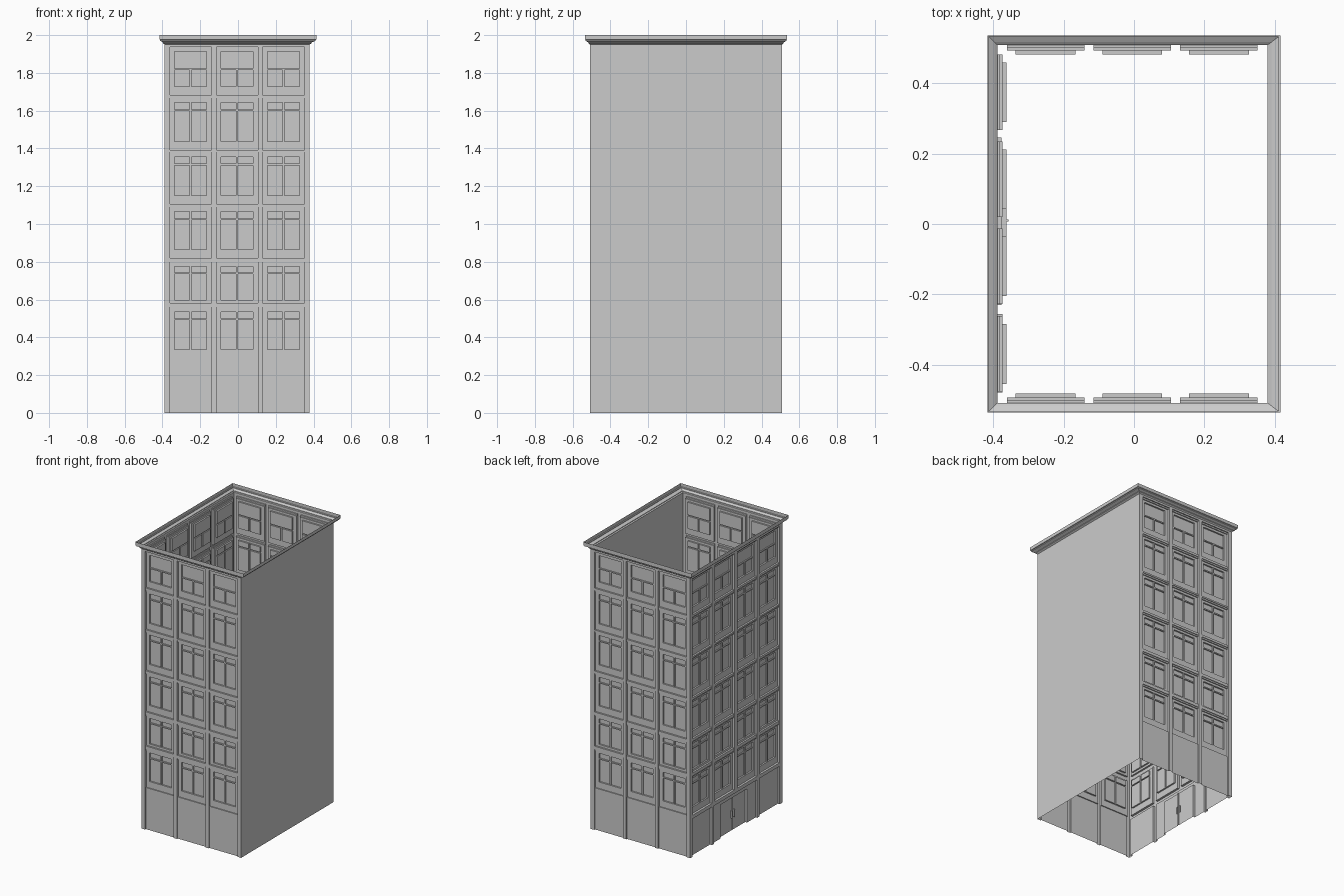
import bpy, bmesh

if "Cube" in bpy.data.objects:
    bpy.data.objects.remove(bpy.data.objects["Cube"])

XL, XR, Y = -0.388, 0.379, 0.508      # wall planes
TOP = 1.955                           # underside of cornice
ROWS = [(0.29, 0.56), (0.582, 0.80), (0.82, 1.09),
        (1.106, 1.381), (1.392, 1.667), (1.683, 1.937)]


def finish(bm, name):
    me = bpy.data.meshes.new(name)
    bm.to_mesh(me)
    bm.free()
    ob = bpy.data.objects.new(name, me)
    bpy.context.collection.objects.link(ob)
    return ob


def relief_wall(name, u0, u1, rects, place, flip):
    """Stepped wall sheet: each rect (u0,u1,z0,z1,depth) overrides earlier ones."""
    rnd = lambda v: round(v, 4)
    us = sorted({rnd(u0), rnd(u1)} | {rnd(r[i]) for r in rects for i in (0, 1)})
    zs = sorted({0.0, TOP} | {rnd(r[i]) for r in rects for i in (2, 3)})

    def depth(i, j):
        u, z = (us[i] + us[i + 1]) / 2, (zs[j] + zs[j + 1]) / 2
        d = 0.0
        for a, b, c, e, dd in rects:
            if a < u < b and c < z < e:
                d = dd
        return d

    nu, nz = len(us) - 1, len(zs) - 1
    D = [[depth(i, j) for j in range(nz)] for i in range(nu)]
    bm = bmesh.new()

    def quad(*pts):
        vs = [bm.verts.new(place(*p)) for p in pts]
        bm.faces.new(vs[::-1] if flip else vs)

    for i in range(nu):
        for j in range(nz):
            a, b, c, e, d = us[i], us[i + 1], zs[j], zs[j + 1], D[i][j]
            quad((a, d, c), (b, d, c), (b, d, e), (a, d, e))
            if i + 1 < nu and D[i + 1][j] != d:      # side reveal
                f = D[i + 1][j]
                quad((b, d, c), (b, f, c), (b, f, e), (b, d, e))
            if j + 1 < nz and D[i][j + 1] != d:      # ledge or soffit
                f = D[i][j + 1]
                quad((a, d, e), (b, d, e), (b, f, e), (a, f, e))
    bmesh.ops.remove_doubles(bm, verts=bm.verts, dist=1e-5)
    bmesh.ops.dissolve_limit(bm, angle_limit=0.01, verts=bm.verts, edges=bm.edges)
    return finish(bm, name)


def bays(centres, half, wide):
    """Recessed column with six windows for every centre."""
    out = []
    for c in centres:
        out.append((c - half, c + half, 0.29, 1.937, 0.003))
        for k, (z0, z1) in enumerate(ROWS):
            out.append((c - half, c + half, z0, z1, 0.015))           # panel
            out.append((c - half, c + half, z1 - 0.01, z1, 0.008))    # lintel
            w0 = z0 + (0.015 if k == 1 else 0.045)
            w1 = z1 - 0.025
            out.append((c - wide, c + wide, w0, w1, 0.026))           # glass
            if k == 5:                                                # bars
                m = w0 + (w1 - w0) * 0.5
                out.append((c - 0.005, c + 0.005, w0, m, 0.018))
            else:
                m = w0 + (w1 - w0) * 0.8
                out.append((c - 0.005, c + 0.005, w0, w1, 0.018))
            out.append((c - wide, c + wide, m - 0.004, m + 0.004, 0.018))
    return out


# front and back facades
CX, HX = [-0.251, -0.005, 0.241], 0.11
facade = bays(CX, HX, 0.085) + [(c - HX, c + HX, 0.0, 0.29, 0.008) for c in CX]
relief_wall("front_wall", XL, XR, facade, lambda u, d, z: (u, d - Y, z), False)
relief_wall("back_wall", XL, XR, facade, lambda u, d, z: (u, Y - d, z), True)

# left facade with the entrance
side = bays([-0.369, -0.12, 0.127, 0.374], 0.107, 0.085)
side += [(-0.478, -0.255, 0.0, 0.265, 0.015), (0.27, 0.48, 0.0, 0.265, 0.015),
         (-0.23, 0.245, 0.0, 0.265, 0.012),            # entrance bay
         (-0.135, 0.155, 0.0, 0.235, 0.026),           # double door
         (0.007, 0.013, 0.0, 0.235, 0.032),            # door joint
         (-0.008, 0.0, 0.09, 0.14, 0.014),             # handles
         (0.02, 0.028, 0.09, 0.14, 0.014)]
relief_wall("entrance_wall", -Y, Y, side, lambda u, d, z: (XL + d, u, z), True)

# plain party wall
relief_wall("plain_wall", -Y, Y, [], lambda u, d, z: (XR - d, u, z), False)

# cornice: rectangular loops flaring out from the wall
bm = bmesh.new()
loops = []
for t, z in [(0, 1.95), (0.3, 1.957), (0.3, 1.961), (0.85, 1.97), (0.85, 1.975), (1, 1.977), (1, 2.0)]:
    x0, x1, y = XL + t * (-0.416 - XL), XR + t * (0.416 - XR), Y + t * (0.536 - Y)
    loops.append([bm.verts.new(p) for p in
                  [(x0, -y, z), (x1, -y, z), (x1, y, z), (x0, y, z)]])
for a, b in zip(loops, loops[1:]):
    for i in range(4):
        k = (i + 1) % 4
        bm.faces.new((a[i], a[k], b[k], b[i]))
finish(bm, "cornice")
